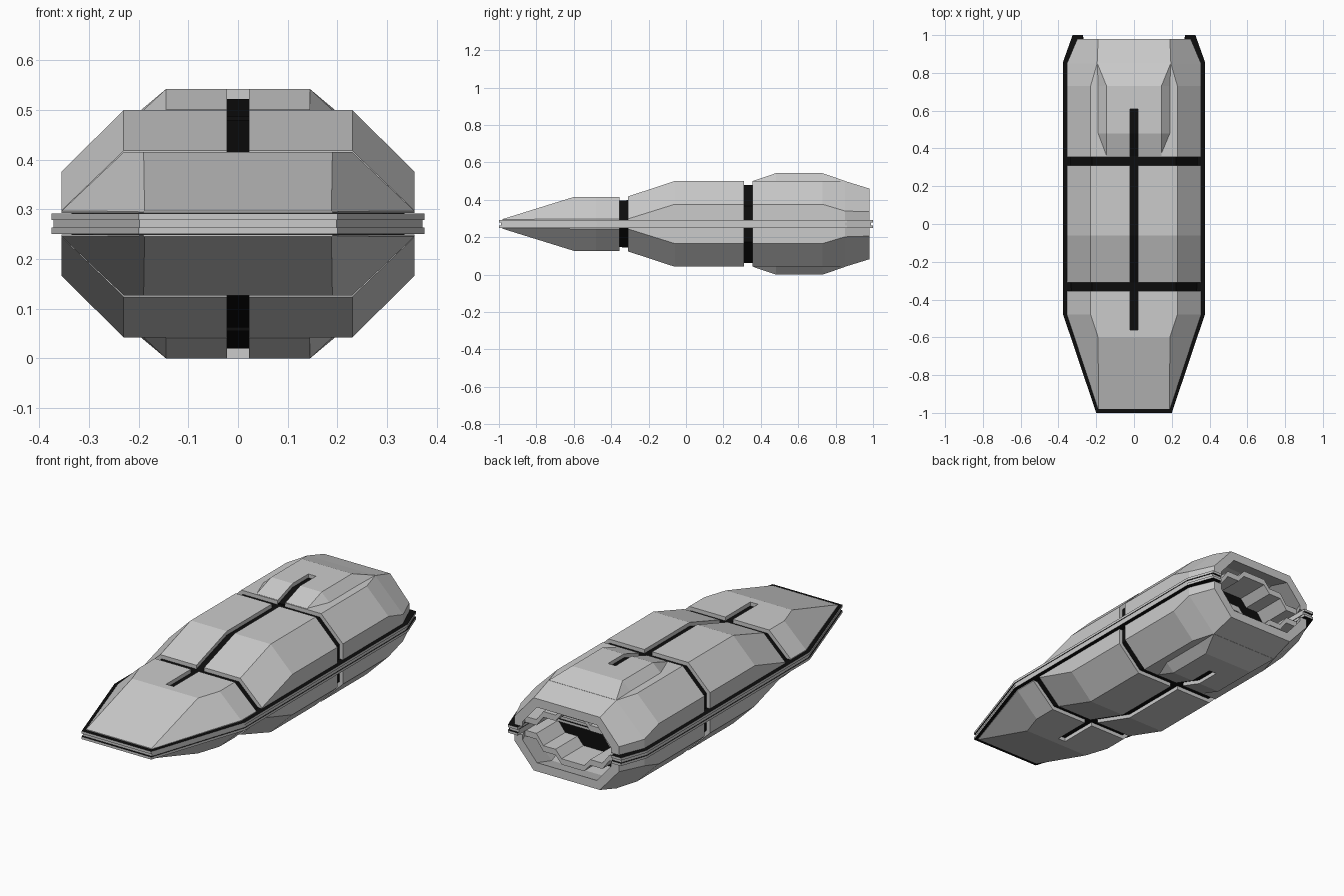
import bpy, bmesh

if "Cube" in bpy.data.objects:
    bpy.data.objects.remove(bpy.data.objects["Cube"])

MID = 0.271  # horizontal mirror plane: the lower half repeats the upper half

black = bpy.data.materials.new("black")
black.diffuse_color = (0.004, 0.004, 0.004, 1)
black.use_nodes = True
black.node_tree.nodes["Principled BSDF"].inputs["Base Color"].default_value = black.diffuse_color


def finish(name, bm, mat=None, mirror=True):
    bmesh.ops.recalc_face_normals(bm, faces=bm.faces)
    me = bpy.data.meshes.new(name)
    bm.to_mesh(me)
    bm.free()
    ob = bpy.data.objects.new(name, me)
    ob.location.z = MID
    bpy.context.collection.objects.link(ob)
    if mat:
        me.materials.append(mat)
    if mirror:
        m = ob.modifiers.new("mirror", 'MIRROR')
        m.use_axis = (False, False, True)
        m.use_mirror_merge = False
    return ob


def loft(name, stations, z0, mat=None):
    """Solid through stations (y, side x, side top z, roof x, roof z) above z0."""
    bm = bmesh.new()
    rings = []
    for y, xs, zs, xt, zt in stations:
        half = [(xs, z0), (xs, zs), (xt, zt)]
        pts = half + [(-x, z) for x, z in reversed(half)]
        rings.append([bm.verts.new((x, y, z - MID)) for x, z in pts])
    for a, b in zip(rings, rings[1:]):
        for i in range(6):
            j = (i + 1) % 6
            bm.faces.new((a[i], a[j], b[j], b[i]))
    bm.faces.new(rings[0])
    bm.faces.new(rings[-1])
    return finish(name, bm, mat)


def prism(name, pts, axis, lo, hi, mirror=True):
    """Extrude a 2D outline along y or z."""
    bm = bmesh.new()
    place = (lambda p, h: (p[0], h, p[1] - MID)) if axis == 'y' else (lambda p, h: (p[0], p[1], h - MID))
    a = [bm.verts.new(place(p, lo)) for p in pts]
    b = [bm.verts.new(place(p, hi)) for p in pts]
    n = len(pts)
    for i in range(n):
        j = (i + 1) % n
        bm.faces.new((a[i], a[j], b[j], b[i]))
    bm.faces.new(a)
    bm.faces.new(b)
    return finish(name, bm, None, mirror)


def inset(stations, d):
    return [(y, xs - d, zs - 0.4 * d, xt - 0.4 * d, zt - d) for y, xs, zs, xt, zt in stations]


def cut(ob, cutter):
    m = ob.modifiers.new("cut", 'BOOLEAN')
    m.operation = 'DIFFERENCE'
    m.solver = 'EXACT'
    m.object = cutter
    cutter.hide_render = True
    cutter.hide_viewport = True
    cutter.display_type = 'WIRE'


# Hull stations
nose = [(-0.98, 0.19, 0.295, 0.188, 0.297), (-0.60, 0.315, 0.297, 0.19, 0.415),
        (-0.48, 0.355, 0.297, 0.23, 0.415), (-0.355, 0.355, 0.297, 0.23, 0.415)]
middle = [(-0.31, 0.355, 0.298, 0.23, 0.418), (-0.06, 0.355, 0.376, 0.23, 0.50),
          (0.31, 0.355, 0.376, 0.23, 0.50)]
tail = [(0.355, 0.355, 0.376, 0.23, 0.50), (0.73, 0.355, 0.376, 0.23, 0.50),
        (0.85, 0.355, 0.34, 0.195, 0.50), (0.98, 0.30, 0.336, 0.19, 0.46)]
ridge = [(0.36, 0.145, 0.495, 0.145, 0.501), (0.48, 0.19, 0.50, 0.145, 0.542),
         (0.73, 0.19, 0.50, 0.145, 0.542), (0.85, 0.195, 0.499, 0.194, 0.501)]

# Outer armour panels
panels = [loft("nose_panels", nose, 0.293), loft("middle_panels", middle, 0.293),
          loft("tail_panels", tail, 0.293), loft("tail_ridges", ridge, 0.47)]

# Hollow rear opening
cavity_st = inset([(0.74, 0.355, 0.376, 0.23, 0.50)] + tail[2:], 0.045)
cavity_st.append((1.05,) + cavity_st[-1][1:])
cavity = loft("rear_cavity_cutter", cavity_st, 0.28)
cut(panels[2], cavity)

# Centre groove along roof and belly
slot = prism("groove_cutter", [(-0.022, -0.56), (0.022, -0.56), (0.022, 0.61), (-0.022, 0.61)],
             'z', -0.1, 0.65, mirror=False)
for p in panels:
    cut(p, slot)

# Black core seen in the grooves and the rear opening
loft("inner_core", inset(nose[1:] + middle + tail[:1] + [(0.745, 0.355, 0.376, 0.23, 0.50)], 0.02), MID, black)
loft("core_ridge", inset(ridge[:3], 0.02), 0.44, black)

# Belt in three layers, notched at the rear, black on its flat faces
half = [(0.2, -1.0), (0.375, -0.48), (0.375, 0.86), (0.325, 1.0), (0.27, 1.0), (0.27, 0.76)]
outline = half + [(-x, y) for x, y in reversed(half)]
for name, s, lo, hi in (("belt_rims", 1.0, 0.279, 0.292), ("belt_core", 0.99, 0.263, 0.279)):
    belt = prism(name, [(x * s, y * s) for x, y in outline], 'z', lo, hi, mirror=(s == 1.0))
    belt.data.materials.append(None)
    belt.data.materials.append(black)
    for f in belt.data.polygons:
        f.material_index = 1 if abs(f.normal.z) > 0.9 else 0

# Stepped frame inside the rear opening
step = [(0.29, 0.292), (0.21, 0.292), (0.17, 0.345), (0.10, 0.345), (0.065, 0.385)]
lower = step + [(-x, z) for x, z in reversed(step)]
upper = [(x, z + 0.03) for x, z in reversed(lower)]
prism("rear_frame", lower + upper, 'y', 0.75, 0.93)
